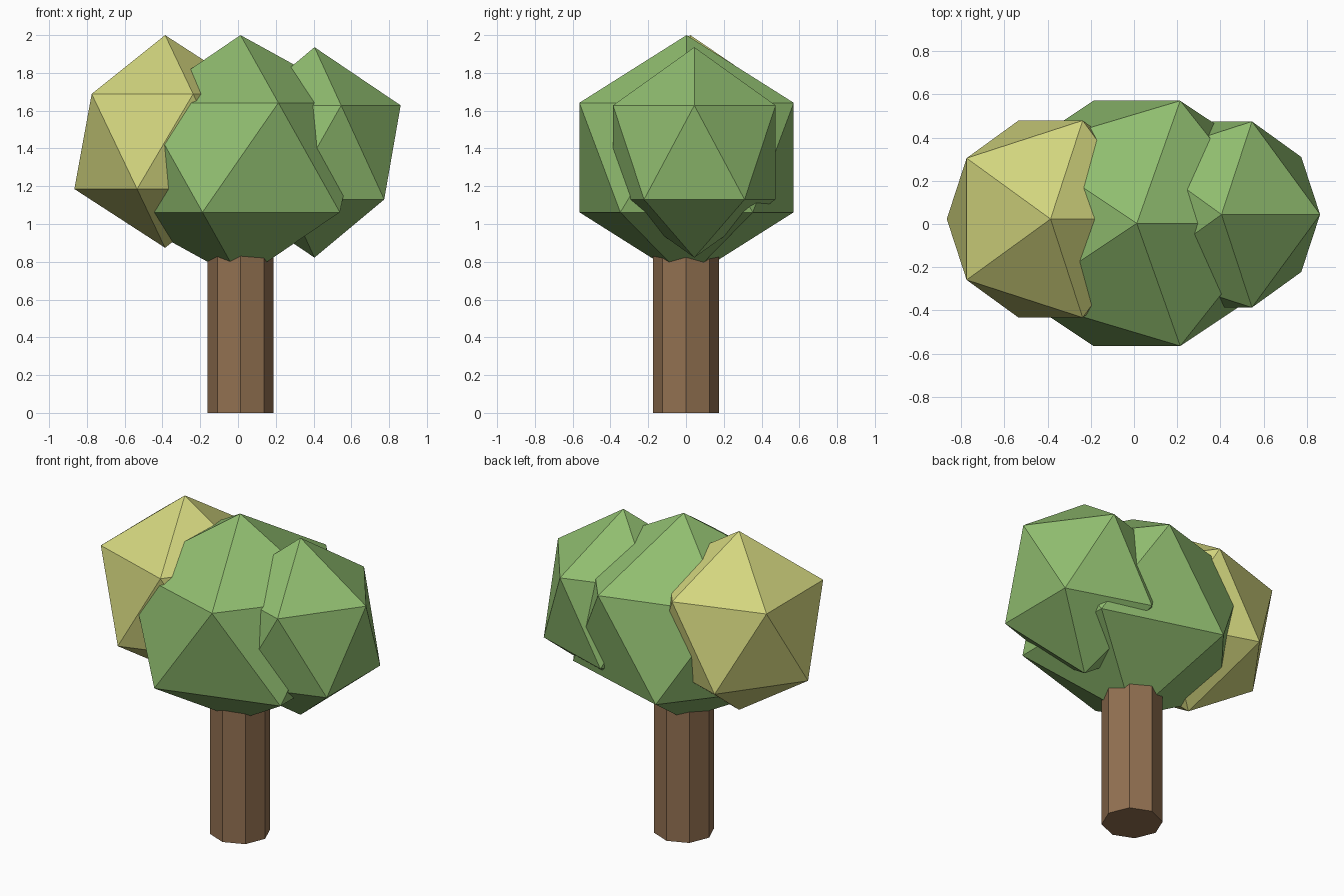
import bpy

# Remove only the default object
cube = bpy.data.objects.get("Cube")
if cube:
    bpy.data.objects.remove(cube, do_unlink=True)


def make_material(name, rgb):
    mat = bpy.data.materials.new(name)
    mat.use_nodes = True
    mat.diffuse_color = (*rgb, 1)
    bsdf = next(n for n in mat.node_tree.nodes if n.type == "BSDF_PRINCIPLED")
    bsdf.inputs["Base Color"].default_value = (*rgb, 1)
    bsdf.inputs["Roughness"].default_value = 0.9
    return mat


def finish(name, mat):
    obj = bpy.context.object
    obj.name = obj.data.name = name
    obj.data.materials.append(mat)
    bpy.ops.object.shade_flat()
    return obj


def foliage(name, centre, radii, mat):
    """Faceted leaf clump: a stretched icosahedron."""
    bpy.ops.mesh.primitive_ico_sphere_add(subdivisions=1, radius=1, location=centre)
    obj = finish(name, mat)
    obj.scale = radii
    bpy.ops.object.transform_apply(location=False, rotation=False, scale=True)


green = make_material("leaf green", (0.28, 0.51, 0.16))
yellow = make_material("leaf yellow", (0.65, 0.67, 0.21))
brown = make_material("bark brown", (0.29, 0.165, 0.083))

# Eight-sided trunk, its top buried in the crown
trunk_height = 1.1
bpy.ops.mesh.primitive_cylinder_add(
    vertices=8, radius=0.175, depth=trunk_height,
    location=(0.014, 0, trunk_height / 2))
finish("trunk", brown)

# Three overlapping leaf clumps
foliage("middle_foliage", (0.013, 0.003, 1.352), (0.727, 0.667, 0.648), green)
foliage("left_foliage", (0.405, 0.044, 1.379), (0.51, 0.506, 0.557), green)
foliage("right_foliage", (-0.386, 0.023, 1.437), (0.537, 0.536, 0.563), yellow)
